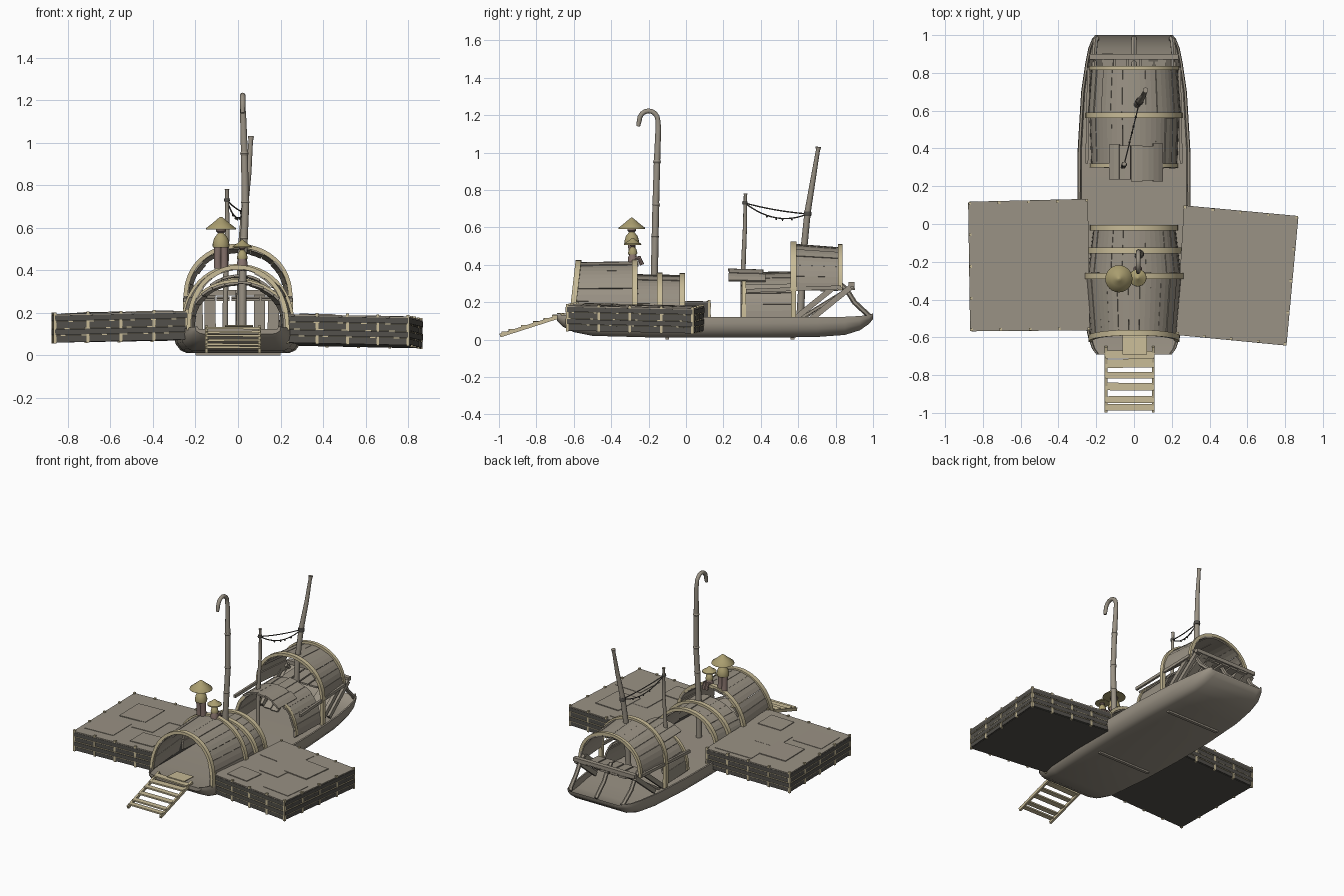
import bpy, bmesh, math, random
from mathutils import Vector, Matrix

if "Cube" in bpy.data.objects:
    bpy.data.objects.remove(bpy.data.objects["Cube"])
random.seed(4)
rnd = random.uniform

def mat(name, c):
    m = bpy.data.materials.new(name)
    m.diffuse_color = (*c, 1)
    m.use_nodes = True
    m.node_tree.nodes["Principled BSDF"].inputs["Base Color"].default_value = m.diffuse_color
    return m
WOOD = mat("weathered_wood", (0.32, 0.285, 0.23))
TAN = mat("bamboo", (0.58, 0.50, 0.31))
DARK = mat("dark_wood", (0.085, 0.08, 0.07))
STRAW = mat("straw", (0.40, 0.34, 0.16))
CLOTH = mat("cloth", (0.24, 0.17, 0.15))

def finish(name, bm, m, smooth=False):
    bmesh.ops.recalc_face_normals(bm, faces=bm.faces)
    me = bpy.data.meshes.new(name)
    bm.to_mesh(me); bm.free()
    me.materials.append(m)
    ob = bpy.data.objects.new(name, me)
    bpy.context.collection.objects.link(ob)
    if smooth:
        bpy.ops.object.select_all(action='DESELECT')
        ob.select_set(True)
        bpy.context.view_layer.objects.active = ob
        bpy.ops.object.shade_smooth_by_angle(angle=math.radians(40))
    return ob

def loft(bm, rings):
    vs = [[bm.verts.new(p) for p in r] for r in rings]
    n = len(vs[0])
    for a, b in zip(vs, vs[1:]):
        for i in range(n):
            bm.faces.new((a[i], a[(i+1) % n], b[(i+1) % n], b[i]))
    bm.faces.new(vs[0]); bm.faces.new(vs[-1])

def beams(name, items, m):
    """Oriented boxes: (start, end, width, height)."""
    bm = bmesh.new()
    for p, q, w, h in items:
        p, q = Vector(p), Vector(q)
        d = (q - p).normalized()
        s = Vector((0, 0, 1)).cross(d)
        s = s.normalized() if s.length > 1e-3 else Vector((1, 0, 0))
        u = d.cross(s)
        R = Matrix((d * (q-p).length, s * w, u * h)).transposed().to_4x4()
        bmesh.ops.create_cube(bm, size=1, matrix=Matrix.Translation((p+q)/2) @ R)
    return finish(name, bm, m)

def tube(name, pts, radii, m, n=10):
    bm = bmesh.new()
    pts = [Vector(p) for p in pts]
    rings = []
    for i, p in enumerate(pts):
        d = (pts[min(i+1, len(pts)-1)] - pts[max(i-1, 0)]).normalized()
        ref = Vector((1, 0, 0)) if abs(d.x) < 0.8 else Vector((0, 1, 0))
        a = d.cross(ref).normalized(); b = d.cross(a)
        r = radii[i] if isinstance(radii, (list, tuple)) else radii
        rings.append([p + r*(math.cos(t)*a + math.sin(t)*b) for t in (2*math.pi*k/n for k in range(n))])
    loft(bm, rings)
    return finish(name, bm, m, True)

def lathe(name, x, y, prof, m, n=20):
    return tube(name, [(x, y, z) for r, z in prof], [r for r, z in prof], m, n)

def arch(name, e0, e1, z0, m, n=9, sub=2, thick=0.012, gap=0.003, t0=0, t1=math.pi, jit=0.0):
    """Planks laid along an arched roof; e0/e1 = (y, lean, half width, height)."""
    bm = bmesh.new()
    def pt(e, t, dr):
        s = max(math.sin(t), 0)
        h = e[3]*s**0.85
        return (math.cos(t)*(e[2]+dr), e[0] + e[1]*h/e[3], z0 + h + dr*s)
    for k in range(n):
        a = t0 + (t1-t0)*k/n + gap; b = t0 + (t1-t0)*(k+1)/n - gap
        o = rnd(-jit, jit)*0.4; ja, jb = rnd(-jit, jit), rnd(-jit, jit)
        f0 = (e0[0]+ja, *e0[1:]); f1 = (e1[0]+jb, *e1[1:])
        ts = [a + (b-a)*i/sub for i in range(sub+1)]
        loft(bm, [[pt(f0, t, o), pt(f1, t, o), pt(f1, t, o+thick), pt(f0, t, o+thick)] for t in ts])
    return finish(name, bm, m, sub > 4)

def rib(name, y, lean, hw, h, z0, w=0.03):
    return arch(name, (y-w/2, lean, hw, h), (y+w/2, lean, hw, h), z0, TAN, 1, 24, 0.02, 0)

# hull: (y, half width, bottom, rim, floor)
bm = bmesh.new()
rings = []
for y, w, b, t, f in [(-.69, .20, .10, .135, .125), (-.66, .222, .07, .132, .12), (-.6, .243, .04, .128, .112),
                      (-.5, .265, .02, .124, .105), (-.2, .29, .012, .12, .1), (.1, .30, .01, .12, .1),
                      (.4, .298, .01, .12, .095), (.7, .28, .014, .12, .085), (.85, .258, .025, .122, .08),
                      (.93, .242, .05, .126, .088), (.98, .222, .085, .132, .11), (1.0, .205, .11, .14, .125)]:
    h = t - b
    half = [(w*.93, f), (w*.95, t), (w*.99, t), (w, t-.3*h), (w*.98, t-.6*h), (w*.9, b+.12*h), (w*.8, b)]
    rings.append([(x, y, z) for x, z in half] + [(-x, y, z) for x, z in reversed(half)])
loft(bm, rings)
finish("hull", bm, WOOD, True)
beams("keel_straps", [((-.2, y, .006), (.2, y, .006), .02, .012) for y in (-.1, .57)], WOOD)

# front cabin
arch("front_cabin_roof", (-.61, .03, .215, .28), (-.26, 0, .245, .285), .12, WOOD, 13, jit=.008)
arch("middle_cabin_roof", (-.27, 0, .235, .215), (-.01, 0, .205, .21), .12, WOOD, 12, jit=.008)
for i, r in enumerate([(-.61, .035, .222, .285), (-.275, 0, .247, .29), (-.14, 0, .232, .218), (-.02, 0, .212, .215)]):
    rib(f"front_cabin_rib_{i}", *r, .12)

# stern cabin with raised roof and overhanging flap
arch("stern_lower_roof", (.30, 0, .215, .235), (.57, 0, .225, .24), .11, WOOD, 12, jit=.008)
arch("stern_flap", (.23, 0, .215, .255), (.42, 0, .215, .25), .115, WOOD, 5, t0=.82, t1=2.2, jit=.008)
arch("stern_raised_roof", (.565, 0, .235, .24), (.83, 0, .215, .22), .26, WOOD, 12, jit=.008)
rib("stern_rib_front", .31, 0, .215, .225, .12, .022)
rib("stern_rib_middle", .575, 0, .237, .245, .26)
rib("stern_rib_back", .825, 0, .22, .225, .265, .022)
beams("stern_posts", [((s*.245, .575, .10), (s*.247, .575, .27), .025, .025) for s in (-1, 1)], TAN)
beams("roof_side_rails", [((s*.25, .32, .26), (s*.24, .83, .28), .015, .02) for s in (-1, 1)], WOOD)

# sloping stern planks, cross beam and struts
beams("stern_sloping_planks", [((x, .58+rnd(-.02, .02), .09), (x*1.02, .88+rnd(-.02, .02), .285), .052, .014)
                               for x in (-.19, -.13, .10, .165)], WOOD)
beams("stern_side_braces", [((s*.225, y, .11), (s*.225, y+.21, .28), .022, .03)
                            for s in (-1, 1) for y in (.58, .67)], WOOD)
beams("stern_cross_beam", [((-.235, .885, .295), (.235, .885, .295), .03, .025)], WOOD)
beams("stern_floor_boards", [((x, .72, .262), (x, .9+rnd(-.02, .01), .272), .06, .012)
                             for x in (-.14, -.07, 0, .07, .14)], WOOD)
for i, x in enumerate((-.21, 0, .21)):
    tube(f"stern_strut_{i}", [(x, .82, .30), (x, .86, .265), (x, .90, .20), (x*.97, .97, .135), (x*.93, .985, .12)],
         .014, WOOD, 6)

# side decks: closed tray with slatted sides; corners inner-front, outer-front, outer-back, inner-back
def deck(name, c, h=.13):
    c = [Vector(p) for p in c]
    up = Vector((0, 0, h))
    bm = bmesh.new()
    loft(bm, [[p for p in c], [p + up for p in c]])
    finish(name, bm, DARK)
    def at(u, v, dz=0):
        return (c[0]*(1-u)+c[1]*u)*(1-v) + (c[3]*(1-u)+c[2]*u)*v + Vector((0, 0, h+dz))
    bm = bmesh.new()
    for u0, u1, v0, v1, z in [(-.01, 1.01, -.01, 1.01, .004), (.3, .56, .35, .62, .008), (.5, .82, .5, .82, .010),
                              (.05, .5, .62, .95, .007), (.6, .95, .1, .4, .007), (.1, .38, .08, .3, .009)]:
        q = [(u0, v0), (u1, v0), (u1, v1), (u0, v1)]
        loft(bm, [[at(*a, -.003) for a in q], [at(*a, z) for a in q]])
    finish(name + "_top_boards", bm, WOOD)
    slats, thin, posts = [], [], []
    for a, b in ((c[0], c[1]), (c[1], c[2]), (c[2], c[3])):
        for k in range(4):
            z = Vector((0, 0, h*(k+.5)/4))
            slats.append((a+z, b+z, .012+.004*(k % 2), .026))
        for k in (1, 2, 3):
            z = Vector((0, 0, h*k/4))
            thin.append((a+z, b+z, .016, .003))
        for k in range(5):
            p = a.lerp(b, k/4)
            posts.append((p+Vector((0, 0, -.004)), p+up+Vector((0, 0, .012)), .014, .014))
    beams(name + "_slats", slats, DARK)
    beams(name + "_battens", thin, TAN)
    beams(name + "_posts", posts, TAN)
deck("left_deck", [(-.24, -.555, .075), (-.86, -.56, .06), (-.87, .11, .06), (-.25, .125, .07)])
deck("right_deck", [(.23, -.58, .06), (.80, -.635, .048), (.862, .035, .033), (.27, .09, .045)])

# gangway and bow mat
def ramp(y): return .02 + (y+1)*.32
beams("gangway_rails", [((x, -.995, ramp(-.995)), (x, -.65, ramp(-.65)), .014, .02) for x in (-.148, .102)], TAN)
beams("gangway_slats", [((-.15, y, ramp(y)+.008+rnd(-.003, .003)), (.105, y+rnd(-.006, .006), ramp(y)+.008), w, .01)
                        for y, w in ((-.97, .034), (-.93, .036), (-.86, .04), (-.80, .035), (-.74, .045), (-.69, .042))], TAN)
beams("bow_mat", [((.005, -.69, .14), (.005, -.585, .135), .13, .006)], TAN)

# poles
hook = [(.02, -.17, .1), (.022, -.168, .4), (.035, -.162, .7), (.03, -.155, .95), (.024, -.148, 1.13)]
hook += [(.022, -.2+.05*math.cos(t), 1.17+.053*math.sin(t)) for t in (math.pi*k/8 for k in range(9))] + [(.022, -.256, 1.14)]
tube("hooked_pole", hook, [.02, .019, .018, .017, .015] + [.013]*9 + [.01], WOOD)
for i, (x, y, z) in enumerate([(.028, -.165, .55), (.034, -.16, .72), (.03, -.155, .95)]):
    lathe(f"pole_node_{i}", x, y, [(.017, z-.01), (.021, z), (.017, z+.01)], WOOD, 10)
tube("short_pole", [(-.06, .305, .12), (-.058, .305, .36), (-.05, .315, .6), (-.052, .318, .775), (-.052, .318, .782)],
     [.014, .013, .011, .009, .012], WOOD)
tube("stern_pole", [(.01, .61, .12), (.015, .63, .48), (.03, .65, .68), (.05, .68, .86), (.06, .705, 1.01), (.061, .708, 1.03)],
     [.02, .018, .017, .014, .011, .015], WOOD)

# sagging ropes, knots and beads
A, B = Vector((-.052, .315, .73)), Vector((.03, .65, .672))
for i, sag in enumerate((.008, .05)):
    tube(f"rope_{i}", [A.lerp(B, t) - Vector((0, 0, 4*sag*t*(1-t))) for t in (k/12 for k in range(13))], .0035, DARK, 6)
lathe("rope_knot_front", A.x, A.y, [(.012, .722), (.015, .73), (.012, .74)], DARK, 10)
lathe("rope_knot_back", B.x, B.y, [(.019, .66), (.022, .67), (.019, .685)], DARK, 10)
for i, t in enumerate((.35, .5, .6, .75)):
    p = A.lerp(B, t) - Vector((0, 0, .2*t*(1-t)+.006))
    lathe(f"bead_{i}", p.x, p.y, [(.002, p.z-.006), (.006, p.z), (.002, p.z+.006)], DARK, 8)

# standing figure and small seated figure
def figure(name, x, y, z, s, r):
    lathe(name + "_hat", x, y, [(r, z), (r*.98, z+.006), (r*.55, z+.03*s), (r*.2, z+.052*s), (.003, z+.06*s)], STRAW, 24)
    lathe(name + "_head", x, y, [(.012*s, z-.02*s), (.024*s, z-.008*s), (.024*s, z+.015*s)], CLOTH, 14)
    lathe(name + "_robe", x, y, [(.038*s, z-.085*s), (.04*s, z-.07*s), (.032*s, z-.04*s), (.012*s, z-.014*s)], STRAW, 16)
figure("large_figure", -.08, -.29, .592, 1, .072)
for s in (-1, 1):
    tube(f"large_figure_leg_{s+1}", [(-.08+s*.015, -.285, .41), (-.08+s*.016, -.288, .46), (-.08+s*.014, -.29, .515)],
         [.02, .018, .021], CLOTH, 10)
    tube(f"small_figure_leg_{s+1}", [(.02+s*.011, -.285, .43), (.02+s*.011, -.25, .437), (.02+s*.011, -.235, .40)],
         .012, CLOTH, 8)
figure("small_figure", .02, -.285, .507, .62, .046)
lathe("small_figure_body", .02, -.285, [(.026, .405), (.024, .44), (.015, .46)], CLOTH, 12)
